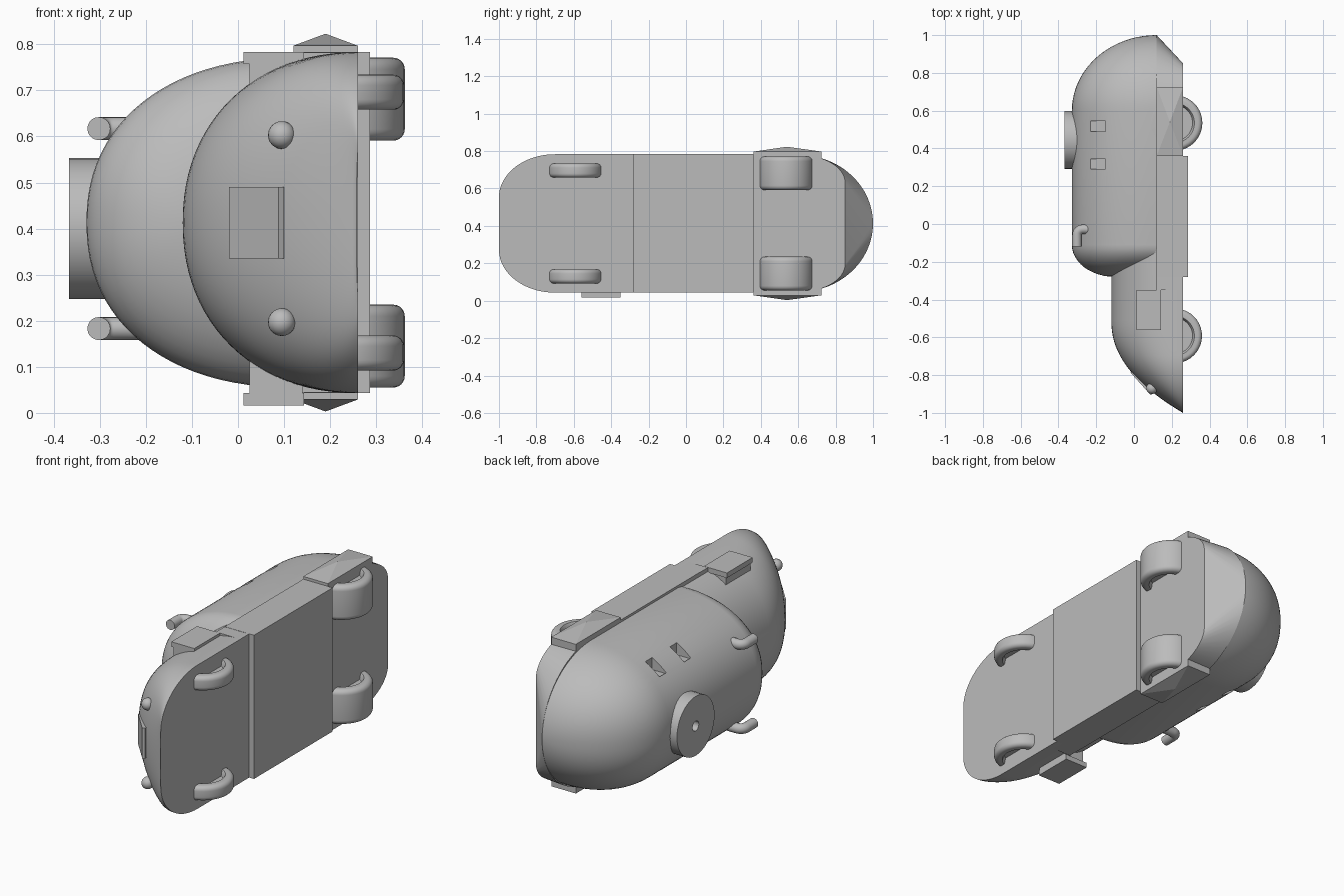
import bpy, bmesh, math
from mathutils import Matrix, Vector

cube = bpy.data.objects.get("Cube")
if cube:
    bpy.data.objects.remove(cube, do_unlink=True)

MID = 0.413  # centre plane height; the vehicle lies on its side, its roof towards -x

grey = bpy.data.materials.new("plain_grey")
grey.diffuse_color = (0.5, 0.5, 0.5, 1)
grey.use_nodes = True
grey.node_tree.nodes["Principled BSDF"].inputs["Base Color"].default_value = (0.5, 0.5, 0.5, 1)


def finish(name, bm, smooth=None):
    bmesh.ops.recalc_face_normals(bm, faces=bm.faces)
    mesh = bpy.data.meshes.new(name)
    bm.to_mesh(mesh)
    bm.free()
    ob = bpy.data.objects.new(name, mesh)
    bpy.context.collection.objects.link(ob)
    mesh.materials.append(grey)
    if smooth:
        bpy.ops.object.select_all(action='DESELECT')
        ob.select_set(True)
        bpy.context.view_layer.objects.active = ob
        bpy.ops.object.shade_smooth_by_angle(angle=math.radians(smooth))
    return ob


def hull(name, points, smooth=None):
    bm = bmesh.new()
    for p in points:
        bm.verts.new(p)
    res = bmesh.ops.convex_hull(bm, input=bm.verts)
    loose = [v for v in bm.verts if not v.link_faces]
    bmesh.ops.delete(bm, geom=loose, context='VERTS')
    bmesh.ops.dissolve_limit(bm, angle_limit=0.01, verts=bm.verts, edges=bm.edges)
    return finish(name, bm, smooth)


def box(name, xs, ys, zs):
    return hull(name, [(x, y, z) for x in xs for y in ys for z in zs])


def skin(name, rings, smooth=35):
    bm = bmesh.new()
    rows = [[bm.verts.new(p) for p in ring] for ring in rings]
    n = len(rows[0])
    for a, b in zip(rows, rows[1:]):
        for i in range(n):
            j = (i + 1) % n
            bm.faces.new((a[i], a[j], b[j], b[i]))
    bm.faces.new(rows[0])
    bm.faces.new(rows[-1])
    return finish(name, bm, smooth)


def lathe(name, profile, matrix, steps=40):
    # profile of (radius, height) turned about local z
    rings = [[matrix @ Vector((r * math.cos(a), r * math.sin(a), h))
              for a in (math.tau * i / steps for i in range(steps))] for r, h in profile]
    return skin(name, rings)


def arch(y, base, height, width, power, n=48):
    # one arched cross-section, flat along the floor side
    ring = []
    for i in range(n + 1):
        a = math.pi * i / n
        c, s = math.cos(a), max(math.sin(a), 0)
        ring.append((base - height * s ** (2 / power), y,
                     MID + width * math.copysign(abs(c) ** (2 / power), c)))
    return ring


# Tall rear cabin: rounded front, domed tail
cabin = []
for i in range(13):
    a = math.pi / 2 * (1 - i / 12)
    s = max(math.cos(a), 0.02)
    cabin.append([(-0.1 + (x + 0.1) * s, y, MID + (z - MID) * s)
                  for x, y, z in arch(-0.11 - 0.17 * math.sin(a), 0.12, 0.449, 0.358, 2.2)])
for i in range(21):
    a = math.pi / 2 * i / 20
    s = max(math.cos(a), 0.01)
    cabin.append(arch(0.6 + 0.4 * math.sin(a), 0.12, 0.449 * s, 0.358 * s, 2.2))
cabin_ob = skin("cabin", cabin)

# Small recessed side windows
for side in (-1, 1):
    for y in (0.29, 0.49):
        zs = [MID + side * 0.237, MID + side * 0.4]
        cutter = box("window_cutter", (-0.23, -0.15), (y, y + 0.055), zs)
        cutter.hide_render = True
        cutter.hide_viewport = True
        mod = cabin_ob.modifiers.new("window", 'BOOLEAN')
        mod.operation = 'DIFFERENCE'
        mod.solver = 'EXACT'
        mod.object = cutter

# Low sloping nose
nose = []
for i in range(29):
    a = math.pi / 2 * i / 28
    y = -0.51 - 0.49 * math.sin(a)
    t = math.sin(a)
    k = max(0, (-y - 0.7) / 0.3)
    width = 0.14 + 0.23 * math.sqrt(max(0, 1 - k * k))
    nose.append(arch(y, 0.26, max(0.38 * (1 - t ** 2.2), 0.003), width, 2.15))
nose.insert(0, arch(-0.1, 0.26, 0.38, 0.37, 2.15))
skin("nose", nose)

# Lower body with a slanted tail underside
lower = [(x, -0.35, MID + s * 0.369) for x in (0.12, 0.26) for s in (-1, 1)]
for i in range(17):
    a = math.pi / 2 * i / 16
    for s in (-1, 1):
        lower.append((0.12, 0.6 + 0.4 * math.sin(a), MID + s * 0.367 * math.cos(a)))
        lower.append((0.26, 0.6 + 0.25 * math.sin(a), MID + s * (0.22 + 0.147 * math.cos(a))))
hull("lower_body", lower, 20)
box("floor_pan", (0.12, 0.287), (-0.28, 0.36), (MID - 0.37, MID + 0.37))

# Cross beam that carries the side steps
box("step_beam", (0.025, 0.14), (-0.56, -0.36), (MID - 0.37, MID + 0.345))
box("right_step", (0.012, 0.143), (-0.56, -0.35), (0.016, 0.043))
box("left_step", (0.012, 0.143), (-0.56, -0.35), (0.757, 0.783))

# Rear fenders with a shallow pyramid on each side
for side, label in ((1, "left"), (-1, "right")):
    outer = MID + side * 0.384
    corners = [(x, y, z) for x in (0.12, 0.26) for y in (0.36, 0.725)
               for z in (MID + side * 0.3, outer)]
    hull(label + "_fender", corners + [(0.19, 0.54, MID + side * 0.41)])


# Wheels: rounded tyre with a recessed hub on both sides
def wheel(name, y, z, half, radius):
    r = min(0.025, half * 0.6)
    side = [(0.01, half - 0.03), (0.095, half - 0.03), (0.1, half - 0.008), (0.105, half)]
    side += [(radius - r + r * math.sin(a), half - r + r * math.cos(a))
             for a in (math.pi / 2 * i / 6 for i in range(7))]
    profile = side + [(q, -h) for q, h in reversed(side)]
    lathe(name, profile, Matrix.Translation((0.215, y, z)))


for side, label in ((1, "left"), (-1, "right")):
    wheel(label + "_rear_wheel", 0.535, MID + side * 0.268, 0.09, 0.147)
    wheel(label + "_front_wheel", -0.592, MID + side * 0.283, 0.038, 0.145)

# Roof disc with a small centre hole
lathe("roof_disc", [(0.025, 0.03), (0.025, 0.1), (0.153, 0.1), (0.153, 0)],
      Matrix.Translation((-0.267, 0.445, 0.4)) @ Matrix.Rotation(-math.pi / 2, 4, 'Y'))

# Bent roof horns and headlights
for side, label in ((1, "left"), (-1, "right")):
    z = 0.4 + side * 0.217
    path = [(-0.18, -0.028), (-0.27, -0.028)]
    path += [(-0.272 - 0.03 * math.sin(a), -0.058 + 0.03 * math.cos(a))
             for a in (math.pi / 2 * i / 6 for i in range(1, 7))]
    path.append((-0.302, -0.12))
    rings = []
    for i, (x, y) in enumerate(path):
        x0, y0 = path[max(i - 1, 0)]
        x1, y1 = path[min(i + 1, len(path) - 1)]
        normal = Vector((y0 - y1, x1 - x0, 0)).normalized() * 0.025
        rings.append([Vector((x, y, z)) + normal * math.cos(a) + Vector((0, 0, 0.025 * math.sin(a)))
                      for a in (math.tau * k / 20 for k in range(20))])
    skin(label + "_horn", rings)

    bm = bmesh.new()
    bmesh.ops.create_uvsphere(bm, u_segments=20, v_segments=12, radius=0.03,
                              matrix=Matrix.Translation((0.095, -0.87, 0.4 + side * 0.203)))
    finish(label + "_headlight", bm, 60)

# Flat grille on the nose
hull("grille", [(x, y, z) for z in (0.335, 0.49) for x, y in
                ((-0.02, -0.785), (0.088, -0.905), (0.1, -0.898), (0.1, -0.8))])
